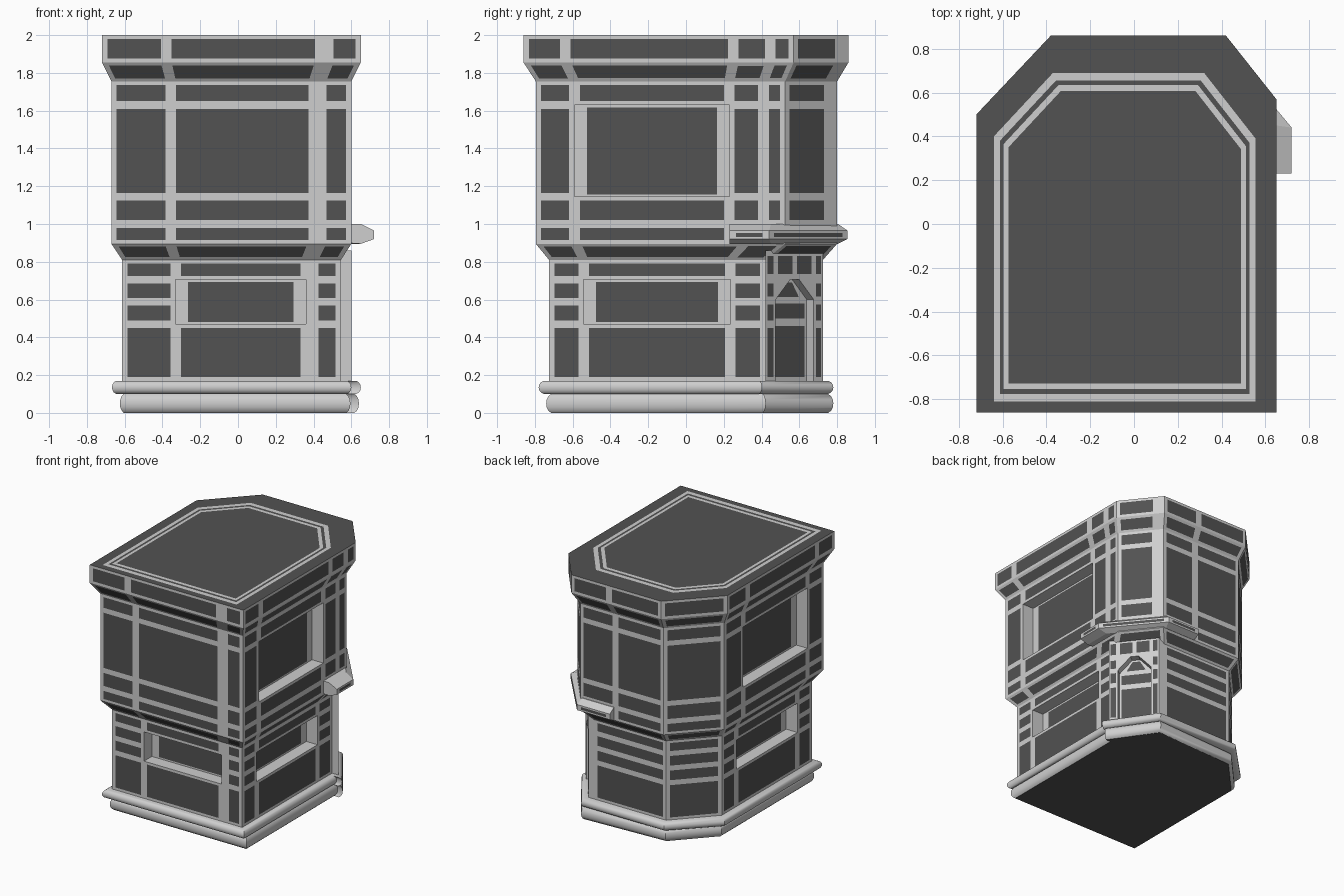
import bpy, bmesh, math
from mathutils import Vector

if "Cube" in bpy.data.objects:
    bpy.data.objects.remove(bpy.data.objects["Cube"])


def material(name, v):
    m = bpy.data.materials.new(name)
    m.diffuse_color = (v, v, v, 1)
    m.use_nodes = True
    m.node_tree.nodes["Principled BSDF"].inputs["Base Color"].default_value = m.diffuse_color
    return m


MATS = [material("light grey", 0.62), material("dark grey", 0.085)]


def finish(name, bm, smooth=False):
    bmesh.ops.remove_doubles(bm, verts=bm.verts, dist=0.0005)
    me = bpy.data.meshes.new(name)
    bm.to_mesh(me)
    bm.free()
    for m in MATS:
        me.materials.append(m)
    ob = bpy.data.objects.new(name, me)
    bpy.context.collection.objects.link(ob)
    if smooth:
        bpy.ops.object.select_all(action='DESELECT')
        ob.select_set(True)
        bpy.context.view_layer.objects.active = ob
        bpy.ops.object.shade_smooth_by_angle(angle=math.radians(35))
    return ob


def face(bm, pts, mat=0):
    f = bm.faces.new([bm.verts.new(p) for p in pts])
    f.material_index = mat
    return f


def panel(bm, q, mu=0.028, mv=0.02):
    """Light quad border around a dark centre; q runs bottom-left anticlockwise."""
    q = [Vector(p) for p in q]
    w = ((q[1] - q[0]).length + (q[2] - q[3]).length) / 2
    h = ((q[3] - q[0]).length + (q[2] - q[1]).length) / 2
    if w < 2 * mu + 0.01 or h < 2 * mv + 0.01:
        face(bm, q)
        return
    a, b = mu / w, mv / h

    def at(u, v):
        return q[0].lerp(q[1], u).lerp(q[3].lerp(q[2], u), v)
    inner = [at(a, b), at(1 - a, b), at(1 - a, 1 - b), at(a, 1 - b)]
    for i in range(4):
        j = (i + 1) % 4
        face(bm, [q[i], q[j], inner[j], inner[i]])
    face(bm, inner, 1)


def window(bm, q, depth=0.1):
    """Recessed opening with light reveals and a dark pane."""
    q = [Vector(p) for p in q]
    n = (q[1] - q[0]).cross(q[3] - q[0]).normalized()
    back = [p - n * depth for p in q]
    for i in range(4):
        j = (i + 1) % 4
        face(bm, [q[i], q[j], back[j], back[i]])
    panel(bm, back, 0.065, 0.012)


# Footprints, anticlockwise: front, right, right chamfer, back, left chamfer, left
LOW = [(-.614, -.725), (.545, -.725), (.545, .42), (.31, .725), (-.33, .725), (-.614, .42)]
MID = [(-.67, -.795), (.60, -.795), (.60, .525), (.38, .80), (-.36, .80), (-.67, .47)]
TOP = [(-.72, -.86), (.65, -.86), (.65, .57), (.42, .86), (-.38, .86), (-.72, .50)]
LOW_COLS = [[.245, .84, .873], [.16, .838], [], [], [], [.162, .84]]
MID_COLS = [[.248, .843, .874], [.155, .776, .913], [.83], [.42], [], [.19, .838]]
# bottom z, top z, bottom footprint, top footprint, window sides
ROWS = [(.17, .47, LOW, LOW, ()), (.47, .705, LOW, LOW, (0, 1, 5)), (.705, .81, LOW, LOW, ()),
        (.81, .895, LOW, MID, ()), (.895, 1.0, MID, MID, ()), (1.0, 1.145, MID, MID, ()),
        (1.145, 1.63, MID, MID, (1, 5)), (1.63, 1.755, MID, MID, ()),
        (1.755, 1.855, MID, TOP, ()), (1.855, 2.0, TOP, TOP, ())]


def pt(ring, i, t, z):
    a, b = Vector(ring[i]), Vector(ring[(i + 1) % 6])
    return (*a.lerp(b, t), z)


# Walls with panels and windows
bm = bmesh.new()
for z0, z1, r0, r1, wins in ROWS:
    low = z1 < 0.85
    for i in range(6):
        if low and i == 2:
            continue                      # the porch fills this corner
        ts = [0] + (LOW_COLS if z1 < 0.9 else MID_COLS)[i] + [1]
        for c in range(len(ts) - 1):
            def quad(za, zb):
                return [pt(r0, i, ts[c], za), pt(r0, i, ts[c + 1], za),
                        pt(r1, i, ts[c + 1], zb), pt(r1, i, ts[c], zb)]
            if i in wins and c == 1:
                window(bm, quad(z0, z1))
            elif low and wins:
                zm = (z0 + z1) / 2
                panel(bm, quad(z0, zm))
                panel(bm, quad(zm, z1))
            else:
                panel(bm, quad(z0, z1))
face(bm, [(x, y, 2.0) for x, y in TOP], 1)
finish("house_walls", bm)

# Light strips on the roof
RIM = [(-.64, -.81), (.555, -.81), (.555, .39), (.32, .69), (-.37, .69), (-.64, .40)]
bm = bmesh.new()
for s0, s1 in ((1, .955), (.925, .89)):
    rings = [[(-.04 + (x + .04) * s, -.06 + (y + .06) * s, 2.001) for x, y in RIM] for s in (s0, s1)]
    for i in range(6):
        j = (i + 1) % 6
        face(bm, [rings[0][i], rings[0][j], rings[1][j], rings[1][i]])
finish("roof_strips", bm)

# Corner porch with an arched doorway
A, B = Vector((.60, .42)), Vector((.36, .725))
D = (B - A).normalized()
N = Vector((D.y, -D.x))


def door_pt(t, z, depth=0):
    return (*(A.lerp(B, t) - N * depth), z)


def door_quad(t0, t1, z0, z1, depth=0):
    return [door_pt(t0, z0, depth), door_pt(t1, z0, depth), door_pt(t1, z1, depth), door_pt(t0, z1, depth)]


bm = bmesh.new()
for t0, t1 in ((0, .18), (.84, 1)):
    for z0, z1 in ((.17, .47), (.47, .595), (.595, .705)):
        panel(bm, door_quad(t0, t1, z0, z1), .014)
for t0, t1 in ((0, .18), (.18, .51), (.51, .84), (.84, 1)):
    panel(bm, door_quad(t0, t1, .705, .86), .014, .03)
face(bm, [door_pt(.18, .60), door_pt(.43, .705), door_pt(.18, .705)])
face(bm, [door_pt(.84, .60), door_pt(.84, .705), door_pt(.59, .705)])
ARCH = [(.18, .17), (.84, .17), (.84, .60), (.59, .705), (.43, .705), (.18, .60)]
for i in range(6):
    p, q = ARCH[i], ARCH[(i + 1) % 6]
    face(bm, [door_pt(*p), door_pt(*q), door_pt(*q, .06), door_pt(*p, .06)])
panel(bm, door_quad(.18, .84, .17, .48, .06), .015)
panel(bm, door_quad(.18, .84, .48, .60, .06), .015)
panel(bm, [door_pt(.18, .60, .06), door_pt(.84, .60, .06), door_pt(.59, .705, .06), door_pt(.43, .705, .06)])
for a, b in (((.545, .42), (.60, .42)), ((.36, .725), (.31, .725))):
    face(bm, [(*a, .17), (*b, .17), (*b, .86), (*a, .86)])
face(bm, [(.545, .42, .86), (.60, .42, .86), (.36, .725, .86), (.31, .725, .86)])
finish("door_porch", bm)

# Ledge wrapping the porch corner
OUT = [(.72, .23), (.72, .44), (.374, .855), (.08, .855)]
EDGE = [(.65, .23), (.65, .45), (.36, .805), (.08, .805)]
INN = [(.58, .23), (.58, .45), (.33, .76), (.08, .76)]
PROFILE = [(INN, .90), (EDGE, .895), (OUT, .92), (OUT, .965), (EDGE, 1.0), (INN, 1.0)]
bm = bmesh.new()
for k in range(5):
    (r0, z0), (r1, z1) = PROFILE[k], PROFILE[k + 1]
    for i in range(3):
        q = [(*r0[i], z0), (*r0[i + 1], z0), (*r1[i + 1], z1), (*r1[i], z1)]
        if k == 2:
            panel(bm, q, .035, .012)
        else:
            face(bm, q)
face(bm, [(*r[0], z) for r, z in PROFILE])
face(bm, [(*r[3], z) for r, z in reversed(PROFILE)])
finish("corner_ledge", bm)


# Rounded base courses
def course(name, ring, z0, z1, dark_bottom):
    bm = bmesh.new()
    levels = [(0, .965), (.12, .985), (.3, .997), (.5, 1), (.7, .997), (.88, .985), (1, .965)]
    rings = [[(-.03 + (x + .03) * s, y * s, z0 + (z1 - z0) * f) for x, y in ring] for f, s in levels]
    n = len(ring)
    for r0, r1 in zip(rings, rings[1:]):
        for i in range(n):
            j = (i + 1) % n
            face(bm, [r0[i], r0[j], r1[j], r1[i]])
    face(bm, rings[-1])
    face(bm, rings[0][::-1], int(dark_bottom))
    finish(name, bm, True)


course("lower_base", [(-.625, -.74), (.595, -.74), (.595, .42), (.64, .42), (.39, .78),
                      (-.34, .745), (-.625, .44)], 0, .10, True)
course("upper_base", [(-.667, -.78), (.60, -.78), (.60, .40), (.65, .40), (.39, .78),
                      (-.35, .78), (-.667, .46)], .10, .17, False)
